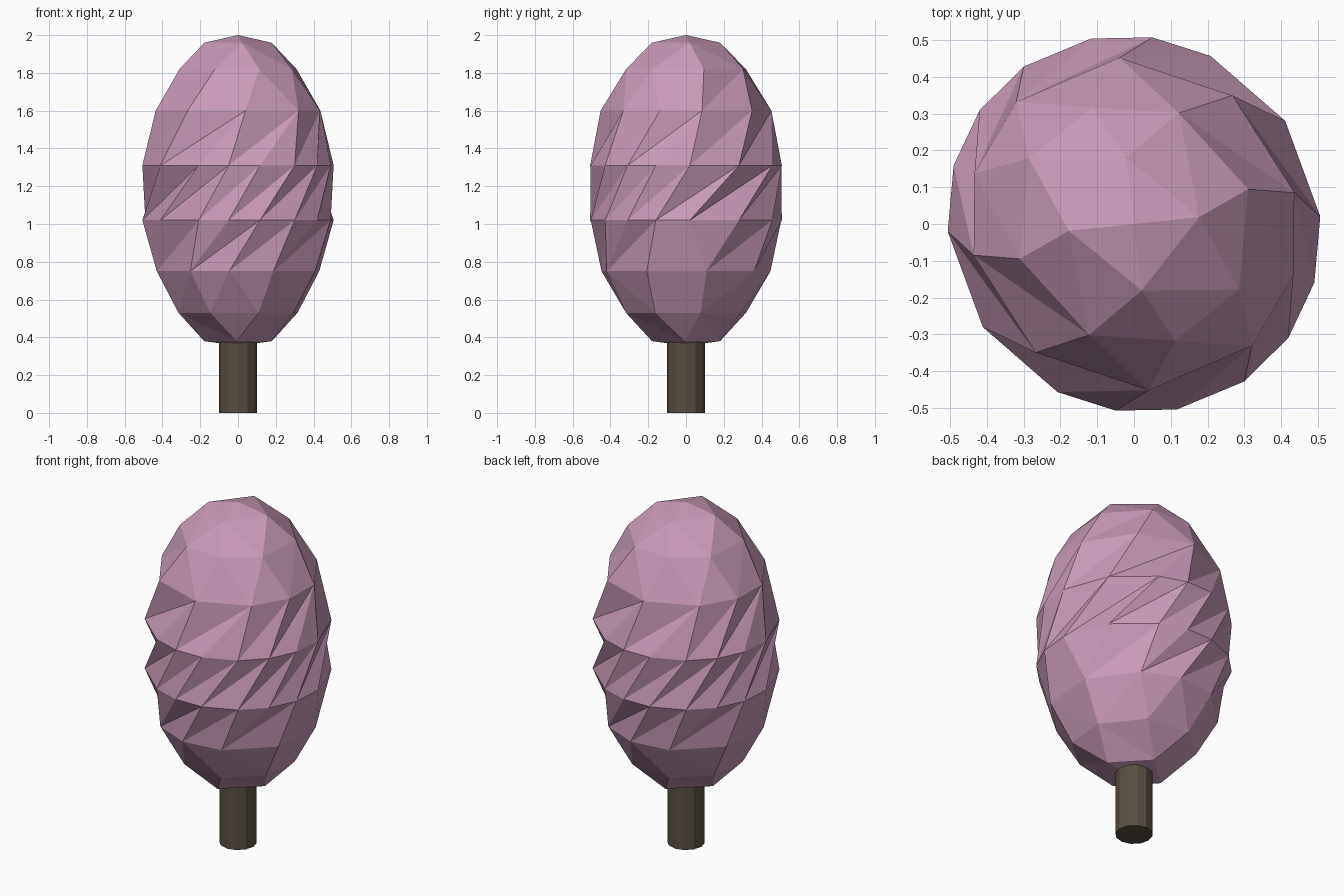
import bpy, bmesh
from math import radians, cos, sin

cube = bpy.data.objects.get("Cube")
if cube:
    bpy.data.objects.remove(cube, do_unlink=True)


def make_material(name, rgb):
    mat = bpy.data.materials.new(name)
    mat.use_nodes = True
    mat.diffuse_color = (*rgb, 1)
    mat.node_tree.nodes["Principled BSDF"].inputs["Base Color"].default_value = (*rgb, 1)
    return mat


def make_object(name, bm, mat):
    bmesh.ops.recalc_face_normals(bm, faces=bm.faces)
    mesh = bpy.data.meshes.new(name)
    bm.to_mesh(mesh)
    bm.free()
    mesh.materials.append(mat)
    obj = bpy.data.objects.new(name, mesh)
    bpy.context.collection.objects.link(obj)
    return obj


def add_ring(bm, z, radius, half):
    """Ring of (angle, vertex) with half-turn symmetry, slightly oval."""
    ring = []
    for a in half + [h + 180 for h in half]:
        r = radius * (1 + 0.025 * cos(radians(2 * (a - 130))))
        ring.append((a, bm.verts.new((r * cos(radians(a)), r * sin(radians(a)), z))))
    return ring


def unwrapped(ring, i):
    n = len(ring)
    return ring[i % n][0] + 360 * (i // n)


def middle(ring, i):
    return (unwrapped(ring, i) + unwrapped(ring, i + 1)) / 2


def bridge(bm, low, high, twist):
    """Triangle band; the low ring is matched to the high ring turned by twist."""
    steps = []
    for ring, shift, is_low in ((low, twist, True), (high, 0, False)):
        for i in range(len(ring)):
            steps.append(((middle(ring, i) + shift) % 360, is_low, i))
    steps.sort()
    # last edge passed on each ring before the walk begins gives the start corner
    i = next(s[2] for s in steps if s[1])
    j = next(s[2] for s in steps if not s[1])
    for _, is_low, k in steps:
        a, b = low[i % len(low)][1], high[j % len(high)][1]
        if is_low:
            i = k + 1
            bm.faces.new((a, low[i % len(low)][1], b))
        else:
            j = k + 1
            bm.faces.new((a, high[j % len(high)][1], b))


def twist_band(bm, low, high):
    """Equal rings joined one step round, folded along the longer diagonal."""
    n = len(low)
    for i in range(n):
        a, b = low[i][1], low[(i + 1) % n][1]
        c, d = high[(i + 1) % n][1], high[(i + 2) % n][1]
        bm.faces.new((a, b, d))
        bm.faces.new((a, d, c))


# Foliage: twisted faceted egg built from rings, bottom to top
waist = [2.3, 34.3, 65.5, 84.4, 103, 125, 143.6, 162]
levels = [
    (0.38, 0.18, [88, 178]),
    (0.53, 0.33, [14, 63, 109, 151]),
    (0.75, 0.45, [14, 55, 84, 114, 153]),
    (1.02, 0.51, waist),
    (1.31, 0.51, waist),
    (1.60, 0.45, [11, 52.6, 95, 134, 162.4]),
    (1.82, 0.33, [17, 68, 109.5, 148]),
    (1.96, 0.18, [6, 96.7]),
]
twists = [-24, 0, 24.3, None, 28, 12, -10]

bm = bmesh.new()
rings = [add_ring(bm, *level) for level in levels]
for low, high, twist in zip(rings, rings[1:], twists):
    if twist is None:
        twist_band(bm, low, high)
    else:
        bridge(bm, low, high, twist)

# Foliage caps: a shallow point at each end
for ring, z in ((rings[0], 0.355), (rings[-1], 2.0)):
    tip = bm.verts.new((0, 0, z))
    for i in range(len(ring)):
        bm.faces.new((ring[i][1], ring[(i + 1) % len(ring)][1], tip))
make_object("foliage", bm, make_material("dusty pink", (0.58, 0.33, 0.48)))

# Trunk: plain flat-sided post reaching into the foliage
bm = bmesh.new()
bmesh.ops.create_cone(bm, cap_ends=True, segments=12, radius1=0.1, radius2=0.1, depth=0.42)
bmesh.ops.translate(bm, verts=bm.verts, vec=(0, 0, 0.21))
make_object("trunk", bm, make_material("dark bark brown", (0.10, 0.078, 0.054)))
